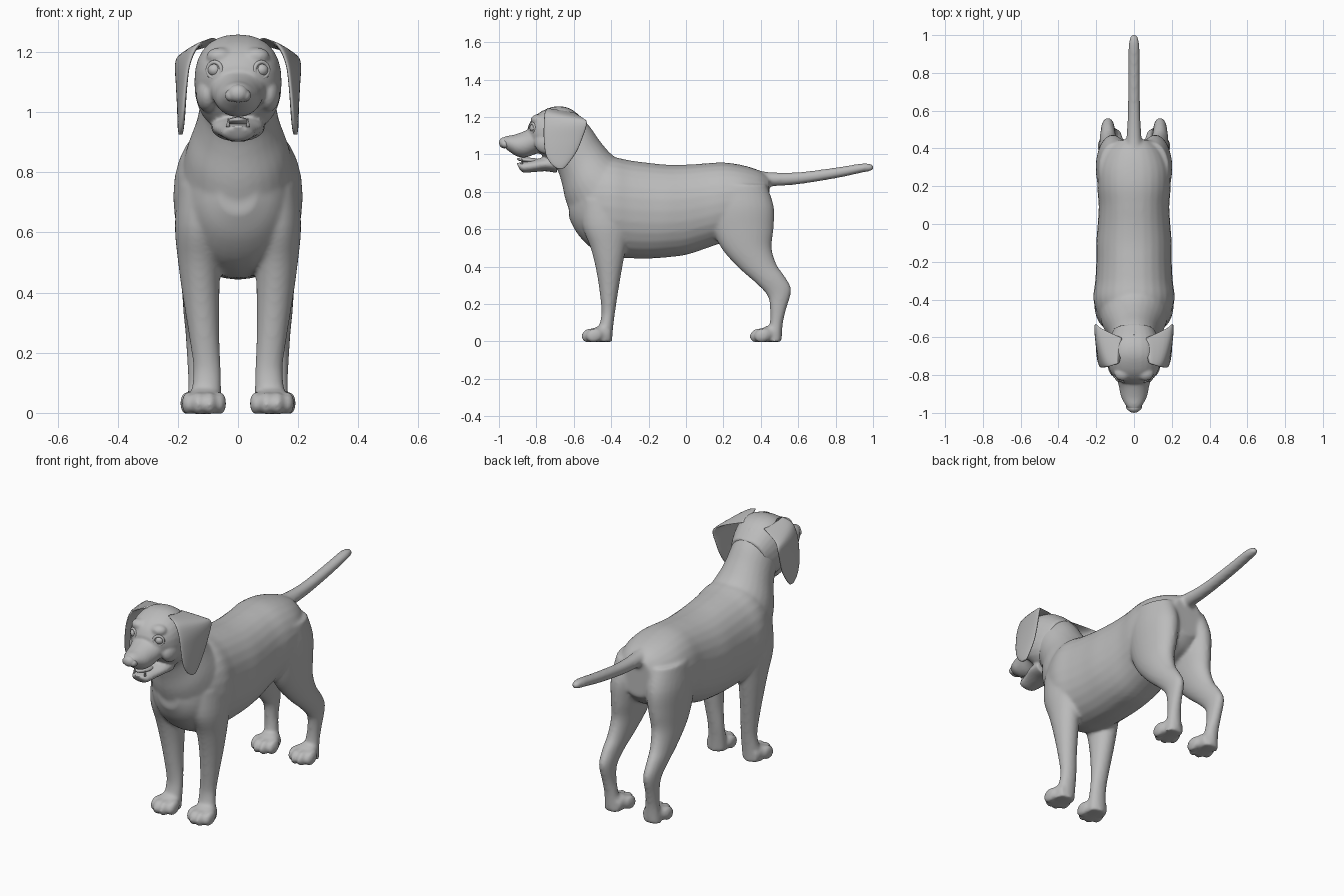
import bpy, bmesh, math
from mathutils import Vector, Matrix

grey = bpy.data.materials.new("plain_grey")
grey.diffuse_color = (0.5, 0.5, 0.5, 1)


def spline(rows, steps=4):
    """Smoothly interpolate rows of ring parameters."""
    out = []
    n = len(rows)
    for i in range(n - 1):
        p = [rows[max(i - 1, 0)], rows[i], rows[i + 1], rows[min(i + 2, n - 1)]]
        for s in range(steps):
            t = s / steps
            out.append([0.5 * (2 * b + (c - a) * t + (2 * a - 5 * b + 4 * c - d) * t * t
                               + (3 * b - a - 3 * c + d) * t ** 3) for a, b, c, d in zip(*p)])
    return out + [list(rows[-1])]


def loft(bm, rows, sx=1, power=1.0, seg=28):
    """Rows: x, y, z of one end, x, y, z of the other end, half width along x."""
    rings = []
    for ax, ay, az, bx, by, bz, w in spline(rows):
        a, b = Vector((ax, ay, az)), Vector((bx, by, bz))
        c, v = (a + b) / 2, (a - b) / 2
        ring = []
        for k in range(seg):
            t = 2 * math.pi * k / seg
            co, si = math.cos(t), math.sin(t)
            co = math.copysign(abs(co) ** power, co)
            si = math.copysign(abs(si) ** power, si)
            p = c + v * si + Vector((w * co, 0, 0))
            ring.append(bm.verts.new((p.x * sx, p.y, p.z)))
        rings.append(ring)
    for r, q in zip(rings, rings[1:]):
        for k in range(seg):
            bm.faces.new((r[k], r[(k + 1) % seg], q[(k + 1) % seg], q[k]))
    bm.faces.new(rings[0])
    bm.faces.new(rings[-1])


def mid(rows, x=0.0):
    """Turn y, z, y, z, width rows into full rows lying on the plane x."""
    return [(x, a, b, x, c, d, w) for a, b, c, d, w in rows]


def ball(bm, loc, size, tilt=0.0):
    m = Matrix.Translation(loc) @ Matrix.Rotation(tilt, 4, 'X') @ Matrix.Diagonal((*size, 1))
    bmesh.ops.create_uvsphere(bm, u_segments=24, v_segments=14, radius=1, matrix=m)


def finish(bm, name, voxel=0, smooth=0):
    bmesh.ops.recalc_face_normals(bm, faces=bm.faces[:])
    me = bpy.data.meshes.new(name)
    bm.to_mesh(me)
    bm.free()
    me.materials.append(grey)
    for p in me.polygons:
        p.use_smooth = True
    ob = bpy.data.objects.new(name, me)
    bpy.context.collection.objects.link(ob)
    if voxel:
        r = ob.modifiers.new("fuse", 'REMESH')
        r.mode, r.voxel_size, r.use_smooth_shade = 'VOXEL', voxel, True
    if smooth:
        s = ob.modifiers.new("soften", 'SMOOTH')
        s.factor, s.iterations = 0.5, smooth
    return ob


# Torso, neck, legs and tail fused into one skin
bm = bmesh.new()
loft(bm, mid([(-.625, .80, -.625, .66, .06), (-.58, .89, -.58, .575, .13), (-.50, .96, -.50, .495, .185),
              (-.40, .985, -.40, .455, .215), (-.30, .968, -.30, .445, .205), (-.20, .955, -.20, .443, .20),
              (-.10, .945, -.10, .45, .20), (0, .945, 0, .463, .192), (.10, .952, .10, .495, .187),
              (.20, .957, .20, .53, .195), (.30, .943, .30, .56, .19), (.39, .915, .39, .60, .15),
              (.445, .88, .445, .66, .09)]), power=.92)
loft(bm, mid([(-.28, .94, -.61, .66, .19), (-.385, .99, -.645, .76, .168), (-.455, 1.065, -.665, .85, .138),
              (-.515, 1.15, -.69, .92, .125), (-.59, 1.23, -.73, .94, .125)]))
loft(bm, mid([(.36, .92, .36, .81, .05), (.45, .905, .45, .828, .04), (.60, .905, .60, .84, .033),
              (.80, .93, .80, .872, .031), (.94, .952, .94, .902, .029), (.985, .95, .985, .91, .022),
              (1.003, .94, 1.003, .92, .01)]))
front_leg = [(.12, -.56, .76, .12, -.30, .76, .08), (.128, -.555, .62, .128, -.30, .62, .082),
             (.128, -.51, .50, .128, -.325, .48, .07), (.122, -.48, .38, .122, -.345, .37, .06),
             (.112, -.46, .25, .112, -.365, .25, .05), (.103, -.452, .15, .103, -.38, .15, .046),
             (.105, -.465, .08, .105, -.39, .07, .05), (.11, -.48, 0, .11, -.395, 0, .055)]
hind_leg = [(.10, .14, .84, .10, .43, .84, .085), (.11, .12, .72, .11, .47, .72, .092),
            (.117, .14, .60, .117, .468, .60, .082), (.125, .195, .49, .125, .458, .50, .068),
            (.133, .285, .39, .133, .485, .41, .053), (.138, .37, .315, .138, .53, .345, .043),
            (.138, .435, .245, .138, .563, .275, .036), (.135, .45, .17, .135, .535, .17, .034),
            (.128, .447, .09, .128, .517, .09, .038), (.122, .43, 0, .122, .512, 0, .05)]
for sx in (1, -1):
    loft(bm, front_leg, sx)
    loft(bm, hind_leg, sx)
    # Paws: one pad and four toes each
    for px, py in ((.113, -.455), (.118, .445)):
        loft(bm, mid([(py - .055, .062, py - .055, -.004, .055), (py, .085, py, -.004, .058),
                      (py + .05, .07, py + .05, -.004, .045)], px), sx, .8)
        for dx, dy, r in ((-.053, -.035, .021), (-.019, -.06, .024), (.019, -.06, .024), (.053, -.035, .021)):
            ball(bm, (sx * (px + dx), py + dy, .032), (r, .046, .038), .35)
finish(bm, "body", .009, 8)

# Skull, muzzle and lower jaw
bm = bmesh.new()
loft(bm, mid([(-.845, 1.15, -.835, 1.06, .06), (-.82, 1.192, -.80, 1.03, .105), (-.77, 1.232, -.75, .975, .135),
              (-.69, 1.258, -.70, .94, .145), (-.61, 1.24, -.64, .93, .135), (-.53, 1.17, -.60, .95, .11)]),
     power=.85)
loft(bm, mid([(-.988, 1.085, -.97, 1.035, .028), (-.96, 1.098, -.94, 1.012, .05), (-.92, 1.105, -.90, .988, .07),
              (-.87, 1.122, -.85, .985, .08), (-.82, 1.145, -.79, 1.005, .095), (-.75, 1.16, -.73, .99, .11)]))
loft(bm, mid([(-.907, .955, -.892, .925, .028), (-.88, .958, -.87, .903, .05), (-.82, .97, -.81, .906, .066),
              (-.76, .985, -.75, .91, .085), (-.69, 1.0, -.69, .90, .09)]))
for sx in (1, -1):
    ball(bm, (sx * .06, -.79, 1.185), (.045, .04, .03))
    ball(bm, (sx * .10, -.74, 1.06), (.04, .07, .06))
finish(bm, "head", .007, 5)

# Hanging ears, thin flaps flaring out to the back
for sx, side in ((1, "left"), (-1, "right")):
    bm = bmesh.new()
    loft(bm, [(.085, -.74, 1.247, .07, -.60, 1.225, .012), (.135, -.755, 1.222, .17, -.555, 1.197, .016),
              (.163, -.76, 1.16, .203, -.53, 1.168, .014), (.175, -.76, 1.08, .20, -.555, 1.085, .013),
              (.182, -.75, 1.00, .195, -.585, 1.015, .012), (.187, -.722, .95, .193, -.63, .95, .010),
              (.19, -.69, .925, .192, -.655, .925, .006)], sx, .9)
    finish(bm, side + "_ear")

    # Eyeball and its lid rim
    bm = bmesh.new()
    ball(bm, (sx * .077, -.812, 1.14), (.024, .024, .022))
    finish(bm, side + "_eye")
    bpy.ops.mesh.primitive_torus_add(major_radius=.026, minor_radius=.007, major_segments=28, minor_segments=10,
                                     location=(sx * .078, -.822, 1.14),
                                     rotation=(math.pi / 2, 0, sx * .5))
    lid = bpy.context.object
    lid.name = side + "_eyelid"
    lid.data.materials.append(grey)
    bpy.ops.object.shade_smooth()

# Nose with two nostril wings
bm = bmesh.new()
ball(bm, (0, -.972, 1.062), (.034, .028, .03))
for sx in (1, -1):
    ball(bm, (sx * .024, -.965, 1.055), (.019, .024, .02))
finish(bm, "nose", .004, 3)

# Tongue and lower fangs
bm = bmesh.new()
ball(bm, (0, -.83, .968), (.036, .075, .014), -.1)
finish(bm, "tongue")
bm = bmesh.new()
for sx in (1, -1):
    bmesh.ops.create_cone(bm, segments=10, radius1=.007, radius2=.001, depth=.03, cap_ends=True,
                          matrix=Matrix.Translation((sx * .033, -.878, .965)))
finish(bm, "fangs")
